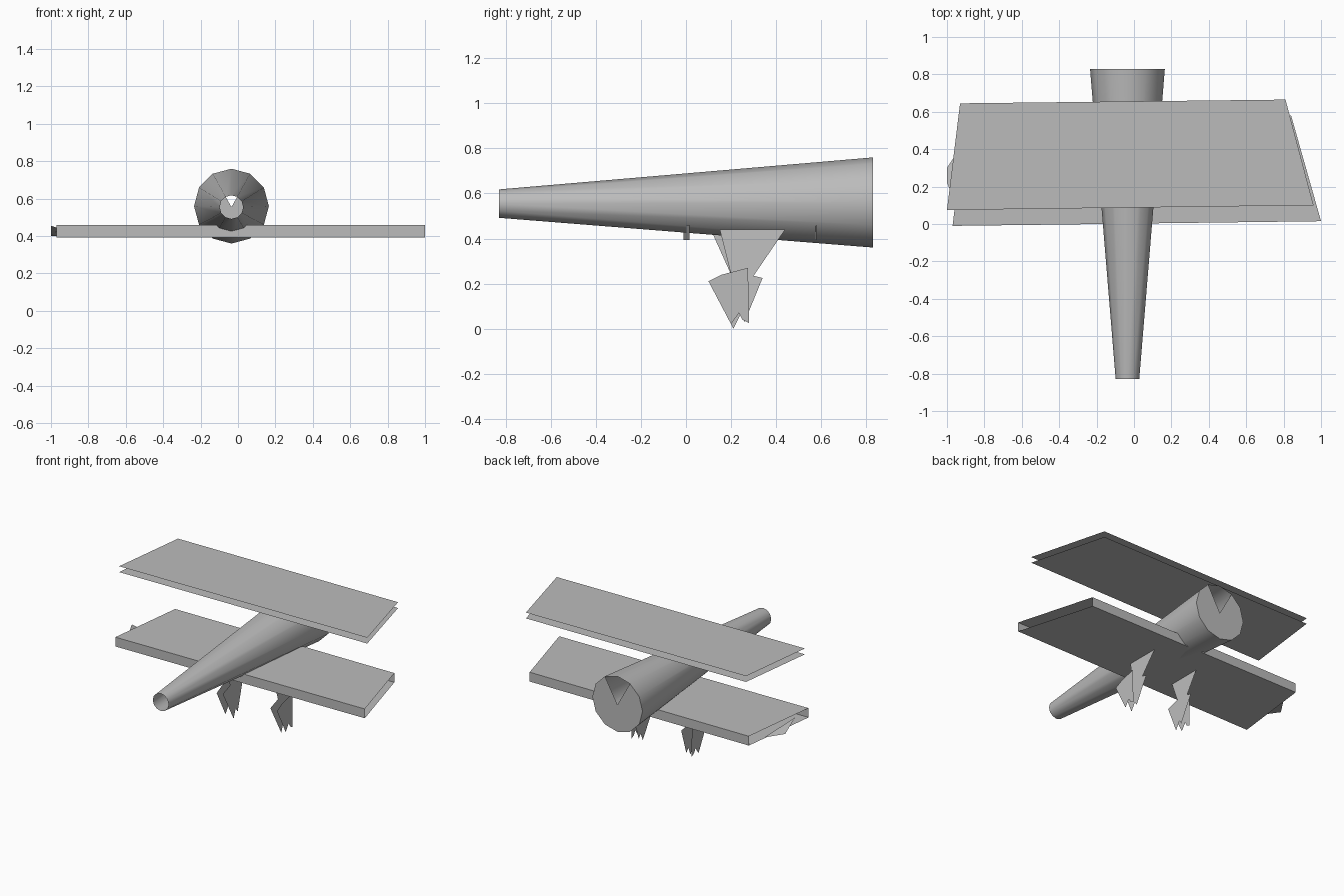
import bpy
import bmesh
import math

cube = bpy.data.objects.get("Cube")
if cube:
    bpy.data.objects.remove(cube, do_unlink=True)

grey = bpy.data.materials.new("plain grey")
grey.use_nodes = True
grey.diffuse_color = (0.5, 0.5, 0.5, 1)
grey.node_tree.nodes["Principled BSDF"].inputs["Base Color"].default_value = (0.5, 0.5, 0.5, 1)


def make(name, loops):
    """Build an object from a list of faces, each given as a loop of points."""
    bm = bmesh.new()
    for loop in loops:
        bm.faces.new([bm.verts.new(p) for p in loop])
    bmesh.ops.remove_doubles(bm, verts=bm.verts, dist=0.0005)
    mesh = bpy.data.meshes.new(name)
    bm.to_mesh(mesh)
    bm.free()
    mesh.materials.append(grey)
    obj = bpy.data.objects.new(name, mesh)
    bpy.context.collection.objects.link(obj)
    return obj


def flat(outline, z):
    return [(x, y, z) for x, y in outline]


# Tapered fuselage tube, open at the narrow end
SIDES = 12
CX = -0.035


def ring(y, radius, cz):
    return [(CX + radius * math.sin(math.tau * i / SIDES), y,
             cz + radius * math.cos(math.tau * i / SIDES)) for i in range(SIDES)]


narrow = ring(-0.83, 0.063, 0.555)
wide = ring(0.83, 0.2, 0.56)
tube = make("fuselage", [(narrow[i], narrow[(i + 1) % SIDES], wide[(i + 1) % SIDES], wide[i])
                         for i in range(SIDES)])
bpy.context.view_layer.objects.active = tube
tube.select_set(True)
bpy.ops.object.shade_smooth_by_angle(angle=math.radians(40))
tube.select_set(False)

# Wide end cap with a V notch at the top
make("fuselage_end_cap", [wide[1:] + [(CX, 0.83, 0.555)]])

# Upper wing: two thin sheets
upper = [(-1.0, 0.075), (0.96, 0.1), (0.81, 0.665), (-0.93, 0.645)]
make("upper_wing_top", [flat(upper, 0.93)])
make("upper_wing_bottom", [flat(upper[::-1], 0.888)])

# Irregular patches on the upper wing
left_patch = [(0.42, 0.22), (0.51, 0.14), (0.69, 0.19), (0.68, 0.21),
              (0.78, 0.24), (0.73, 0.3), (0.71, 0.56), (0.43, 0.55)]
right_patch = [(-0.77, 0.22), (-0.58, 0.16), (-0.54, 0.52), (-0.57, 0.55),
               (-0.75, 0.5), (-0.76, 0.46), (-0.85, 0.44), (-0.77, 0.36)]
make("left_wing_patch", [flat(left_patch, 0.932)])
make("right_wing_patch", [flat(right_patch, 0.932)])

# Lower wing: a box sleeve with open ends
lower = [(-0.97, -0.01), (1.0, 0.015), (0.84, 0.58), (-0.9, 0.57)]
top, bottom = flat(lower, 0.46), flat(lower, 0.393)
make("lower_wing", [top, bottom[::-1],
                    (bottom[0], bottom[1], top[1], top[0]),
                    (bottom[2], bottom[3], top[3], top[2])])

# Torn flap at the right end of the lower wing
make("lower_wing_flap", [[(-0.955, 0.12, 0.44), (-1.0, 0.22, 0.455),
                          (-1.0, 0.3, 0.4), (-0.92, 0.42, 0.4)]])

# Landing legs: triangles that narrow to a neck above a pointed foot
leg = [(0.15, 0.44), (0.44, 0.44), (0.3, 0.235), (0.34, 0.225), (0.26, 0.03),
       (0.24, 0.06), (0.21, 0.0), (0.11, 0.21), (0.2, 0.24)]
for name, x, shift in (("left_leg", 0.165, 0.0), ("right_leg", -0.215, -0.04)):
    make(name, [[(x + 0.08 * (0.41 - z), y + (shift if z > 0.3 else 0), z) for y, z in leg]])

# Outer wheel plates
wheel = [(0.1, 0.21), (0.16, 0.24), (0.275, 0.27), (0.28, 0.025),
         (0.25, 0.04), (0.235, 0.07), (0.2, 0.02)]
for name, x in (("left_wheel_plate", 0.24), ("right_wheel_plate", -0.24)):
    make(name, [[(x, y, z) for y, z in wheel]])
